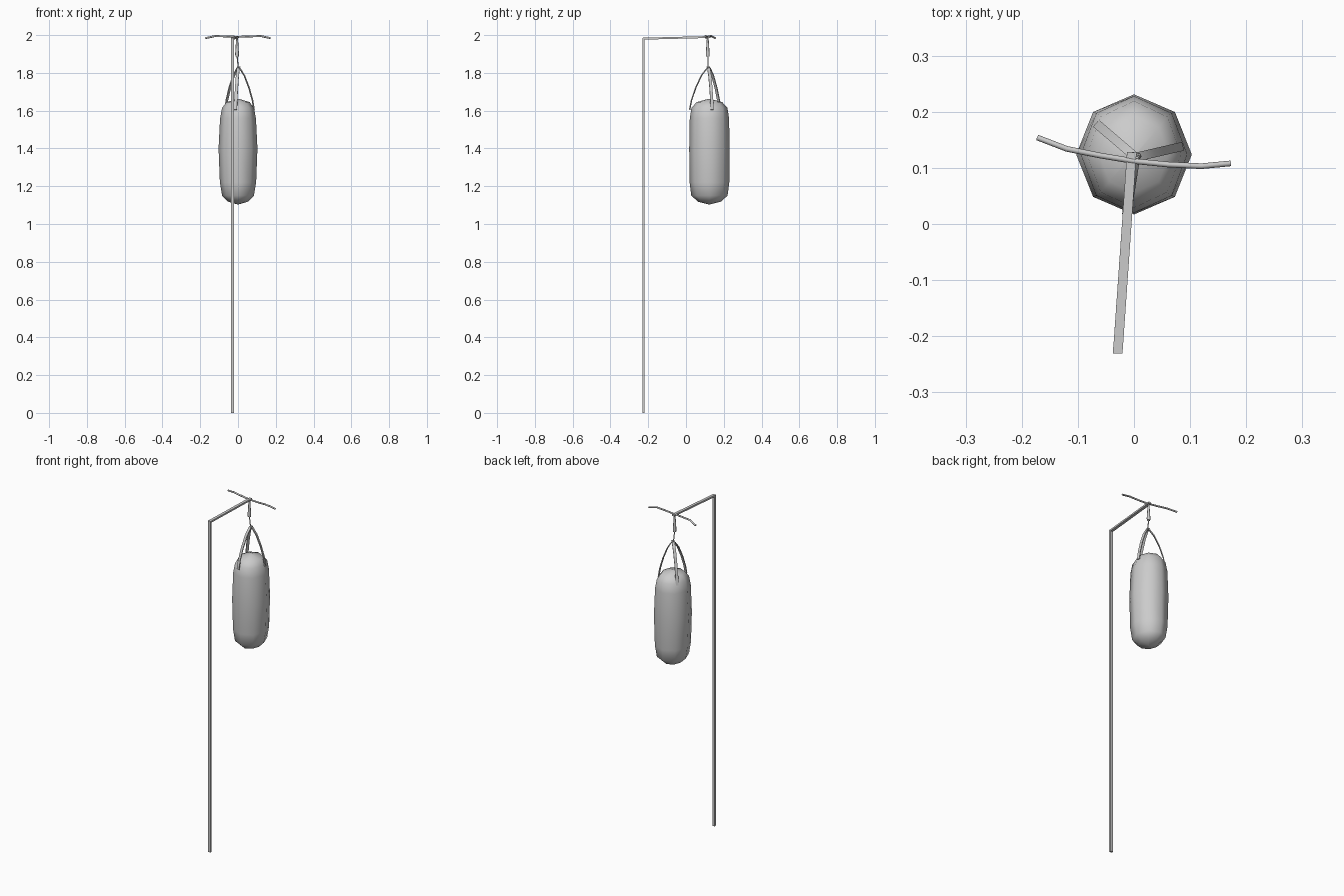
import bpy, bmesh, math
from mathutils import Vector

if "Cube" in bpy.data.objects:
    bpy.data.objects.remove(bpy.data.objects["Cube"])


def finish(bm, name, smooth=None):
    bmesh.ops.recalc_face_normals(bm, faces=bm.faces)
    me = bpy.data.meshes.new(name)
    bm.to_mesh(me)
    bm.free()
    ob = bpy.data.objects.new(name, me)
    bpy.context.collection.objects.link(ob)
    if smooth:
        bpy.ops.object.select_all(action='DESELECT')
        ob.select_set(True)
        bpy.context.view_layer.objects.active = ob
        bpy.ops.object.shade_smooth_by_angle(angle=math.radians(smooth))
    return ob


def skin(bm, rings):
    """Bridge a list of closed rings and cap both ends."""
    rings = [[bm.verts.new(p) for p in r] for r in rings]
    n = len(rings[0])
    for a, b in zip(rings, rings[1:]):
        for i in range(n):
            j = (i + 1) % n
            bm.faces.new((a[i], a[j], b[j], b[i]))
    bm.faces.new(rings[0])
    bm.faces.new(rings[-1])


def sweep(name, path, section, side, smooth=None):
    """Sweep a 2D section (side, normal) along a path."""
    pts = [Vector(p) for p in path]
    rings = []
    for i, p in enumerate(pts):
        t = (pts[min(i + 1, len(pts) - 1)] - pts[max(i - 1, 0)]).normalized()
        n = t.cross(Vector(side)).normalized()
        s = n.cross(t).normalized()
        rings.append([p + s * u + n * v for u, v in section])
    bm = bmesh.new()
    skin(bm, rings)
    return finish(bm, name, smooth)


def rect(w, h):
    return [(-w / 2, -h / 2), (w / 2, -h / 2), (w / 2, h / 2), (-w / 2, h / 2)]


def circle(r, n):
    return [(r * math.cos(2 * math.pi * k / n), r * math.sin(2 * math.pi * k / n)) for k in range(n)]


def lathe(name, x, y, profile, n, smooth=None):
    """Stack of elliptical rings: (x radius, y radius, z)."""
    bm = bmesh.new()
    skin(bm, [[(x + rx * u, y + ry * v, z) for u, v in circle(1, n)] for rx, ry, z in profile])
    bmesh.ops.remove_doubles(bm, verts=bm.verts, dist=1e-5)
    return finish(bm, name, smooth)


# Upright post and overhead arm
sweep("post", [(-0.029, -0.225, 0), (-0.029, -0.225, 1.985)], rect(0.016, 0.012), (1, 0, 0))
sweep("arm", [(-0.029, -0.23, 1.981), (-0.004, 0.128, 1.99)], rect(0.017, 0.01), (1, 0, 0))

# Bent cross bar at the end of the arm
sweep("cross_bar", [(-0.172, 0.154, 1.984), (-0.12, 0.134, 1.995), (-0.06, 0.122, 1.993),
                    (0, 0.112, 1.991), (0.06, 0.106, 1.993), (0.12, 0.103, 1.995),
                    (0.172, 0.108, 1.984)], circle(0.005, 8), (0, 0, 1), 50)

# Swivel and wire
lathe("swivel", -0.005, 0.115, [(0.004, 0.004, 1.99), (0.006, 0.006, 1.965),
                                (0.010, 0.010, 1.90), (0.009, 0.009, 1.888)], 8, 50)
sweep("wire", [(-0.005, 0.115, 1.89), (0.002, 0.117, 1.82)], circle(0.003, 6), (1, 0, 0))

# Punching bag, eight sided with rounded ends
lathe("bag", 0, 0.124, [
    (0.004, 0.004, 1.663), (0.062, 0.068, 1.645), (0.084, 0.095, 1.615), (0.095, 0.104, 1.56),
    (0.103, 0.107, 1.40), (0.096, 0.105, 1.22), (0.084, 0.096, 1.15),
    (0.052, 0.060, 1.118), (0.004, 0.004, 1.104)], 8, 60)

# Three hanging straps fanning out from the wire
top = Vector((0.003, 0.119, 0))
for name, ex, ey in (("strap_front", -0.013, 0.019), ("strap_left", -0.066, 0.178),
                     ("strap_right", 0.085, 0.138)):
    d = Vector((ex, ey, 0)) - top
    path = [top + d * f + Vector((0, 0, z)) for f, z in
            ((-0.06, 1.832), (0.10, 1.822), (0.38, 1.785), (0.68, 1.72), (0.9, 1.655), (1, 1.605))]
    sweep(name, path, rect(0.016, 0.005), (-d.y, d.x, 0), 40)
